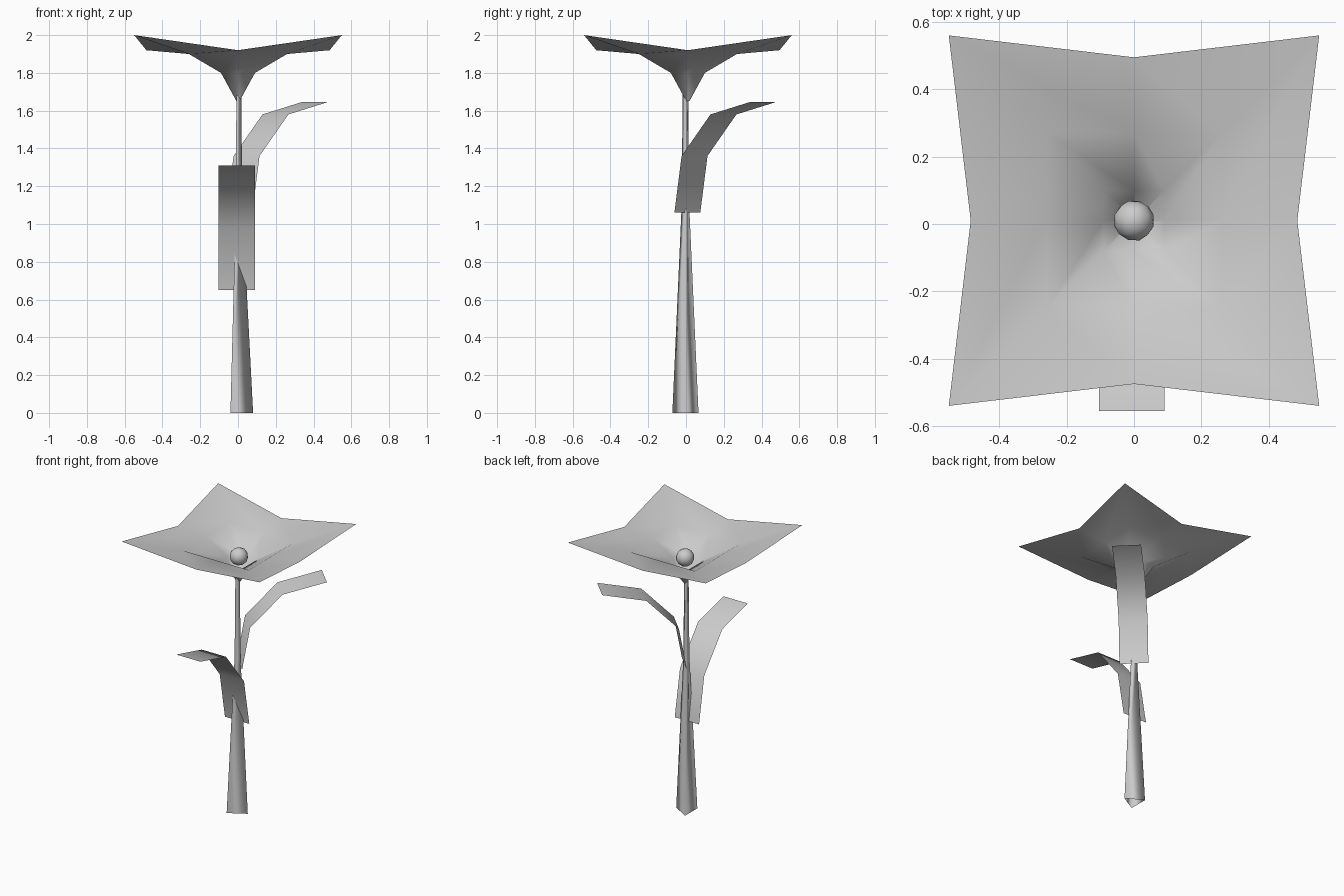
import bpy, bmesh
from math import radians, sin, cos, pi
from mathutils import Matrix

if "Cube" in bpy.data.objects:
    bpy.data.objects.remove(bpy.data.objects["Cube"], do_unlink=True)

grey = bpy.data.materials.new("plain grey")
grey.use_nodes = True
colour = (0.6, 0.6, 0.6, 1)
grey.diffuse_color = colour
grey.node_tree.nodes["Principled BSDF"].inputs["Base Color"].default_value = colour


def finish(name, bm):
    """Turn a bmesh into a smooth shaded object."""
    for face in bm.faces:
        face.smooth = True
    mesh = bpy.data.meshes.new(name)
    bm.to_mesh(mesh)
    bm.free()
    mesh.materials.append(grey)
    obj = bpy.data.objects.new(name, mesh)
    bpy.context.collection.objects.link(obj)
    return obj


def loft(name, rows, closed=True):
    """Bridge successive rows of points with quads."""
    bm = bmesh.new()
    rows = [[bm.verts.new(p) for p in row] for row in rows]
    count = len(rows[0])
    for low, high in zip(rows, rows[1:]):
        for i in range(count if closed else count - 1):
            j = (i + 1) % count
            bm.faces.new((low[i], low[j], high[j], high[i]))
    return finish(name, bm)


def leaf(name, profile, angle, shift=0):
    """Bent ribbon leaning outwards in the given direction."""
    half = 0.097
    rows = [[(d, half + shift, z), (d, -half + shift, z)] for d, z in profile]
    obj = loft(name, rows, closed=False)
    obj.data.transform(Matrix.Rotation(radians(angle), 4, "Z"))


def square_ring(corner, middle, z_corner, z_middle):
    """Square of eight points, with its own radius and height at mid-sides."""
    ring = []
    for k in range(4):
        for angle, r, z in ((0, middle, z_middle), (pi / 4, corner * 2 ** 0.5, z_corner)):
            a = angle + k * pi / 2
            ring.append((r * cos(a), r * sin(a) + 0.01, z))
    return ring


# three-sided tapering stem
loft("stem", [[(r * cos(k * 2 * pi / 3), r * sin(k * 2 * pi / 3) - 0.003, z)
               for k in range(3)]
              for r, z in ((0.08, 0), (0.023, 1.1), (0.017, 1.7))])

# two bent leaves
leaf("upper_leaf", [(0.01, 1.06), (0.064, 1.36), (0.28, 1.58), (0.573, 1.645)], 45)
leaf("lower_leaf", [(0, 0.65), (0.06, 0.98), (0.265, 1.235), (0.555, 1.31)], -90, -0.007)

# funnel shaped flower with raised corners
loft("flower", [square_ring(0.008, 0.008, 1.65, 1.65),
                square_ring(0.09, 0.09, 1.8, 1.8),
                square_ring(0.26, 0.26, 1.9, 1.9),
                square_ring(0.55, 0.485, 2, 1.92)])

# round bead in the flower's throat
bm = bmesh.new()
bmesh.ops.create_icosphere(bm, subdivisions=2, radius=0.061,
                           matrix=Matrix.Translation((0, 0.01, 1.83)) @ Matrix.Rotation(0.4, 4, "X"))
finish("flower_bead", bm)
